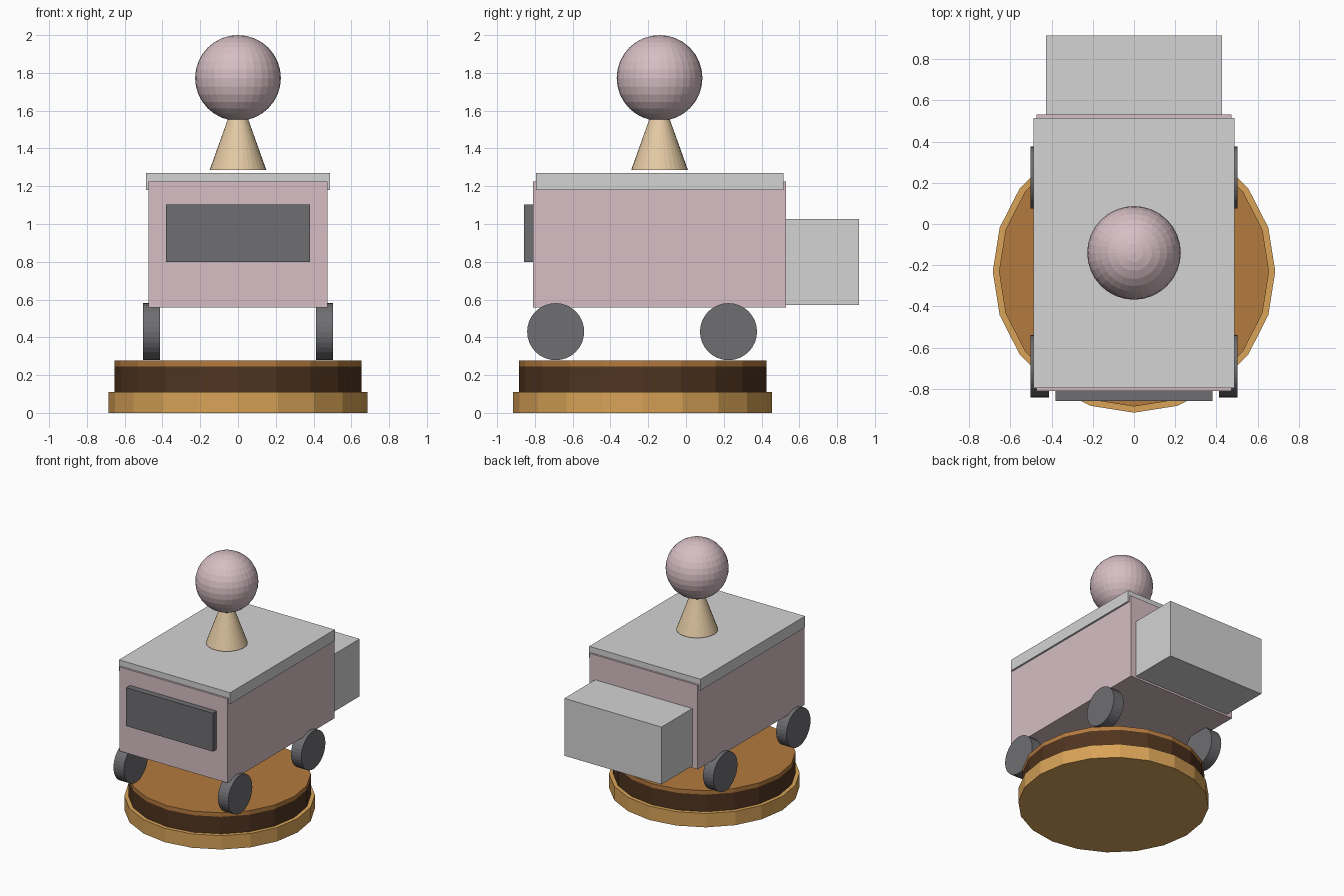
import bpy, bmesh, math
from mathutils import Matrix

if "Cube" in bpy.data.objects:
    bpy.data.objects.remove(bpy.data.objects["Cube"])


def mat(name, hex_code):
    """Flat material from an sRGB hex colour."""
    srgb = [int(hex_code[i:i + 2], 16) / 255 for i in (0, 2, 4)]
    lin = [c / 12.92 if c <= 0.04045 else ((c + 0.055) / 1.055) ** 2.4 for c in srgb]
    m = bpy.data.materials.new(name)
    m.diffuse_color = (*lin, 1)
    m.use_nodes = True
    m.node_tree.nodes["Principled BSDF"].inputs["Base Color"].default_value = m.diffuse_color
    return m


PINK = mat("dusty pink", "D6BEC4")
GREY = mat("light grey", "D3D3D3")
DARK = mat("dark grey", "6E6E72")
TAN = mat("tan wood", "D8A357")
BROWN = mat("mid brown", "B47A3E")
COCOA = mat("dark brown", "50341F")
CREAM = mat("cream", "E4CAA4")


def finish(name, bm, material):
    mesh = bpy.data.meshes.new(name)
    bm.to_mesh(mesh)
    bm.free()
    mesh.materials.append(material)
    ob = bpy.data.objects.new(name, mesh)
    bpy.context.collection.objects.link(ob)
    return ob


def box(name, material, x, y, z):
    """Box from (min, max) ranges on each axis."""
    bm = bmesh.new()
    size = [b - a for a, b in (x, y, z)]
    mid = [(a + b) / 2 for a, b in (x, y, z)]
    bmesh.ops.create_cube(bm, size=1, matrix=Matrix.Translation(mid) @ Matrix.Diagonal((*size, 1)))
    return finish(name, bm, material)


def cone(name, material, centre, r1, r2, depth, sides, axis_x=False):
    """Capped cone or cylinder along z, or along x."""
    bm = bmesh.new()
    m = Matrix.Translation(centre)
    if axis_x:
        m = m @ Matrix.Rotation(math.pi / 2, 4, 'Y')
    bmesh.ops.create_cone(bm, cap_ends=True, segments=sides, radius1=r1, radius2=r2,
                          depth=depth, matrix=m)
    return finish(name, bm, material)


# round stand: plinth, dark band and top board
for name, material, r, z0, z1 in (("stand_plinth", TAN, 0.685, 0, 0.11),
                                  ("stand_band", COCOA, 0.655, 0.11, 0.245),
                                  ("stand_top", BROWN, 0.655, 0.245, 0.277)):
    cone(name, material, (0, -0.23, (z0 + z1) / 2), r, r, z1 - z0, 20)

# cart body, roof, front panel and rear box
box("body", PINK, (-0.474, 0.474), (-0.81, 0.53), (0.557, 1.224))
box("roof", GREY, (-0.488, 0.488), (-0.795, 0.515), (1.18, 1.27))
box("front_panel", DARK, (-0.38, 0.38), (-0.858, -0.81), (0.798, 1.102))
box("rear_box", GREY, (-0.426, 0.426), (0.53, 0.915), (0.572, 1.027))

# wheels
for side, x in (("left", -0.458), ("right", 0.458)):
    for end, y in (("front", -0.69), ("rear", 0.225)):
        cone(f"wheel_{end}_{side}", DARK, (x, y, 0.43), 0.151, 0.151, 0.09, 32, axis_x=True)

# figure: tapered body and round head
cone("figure_body", CREAM, (0, -0.14, 1.423), 0.15, 0.052, 0.274, 32)
bm = bmesh.new()
bmesh.ops.create_uvsphere(bm, u_segments=32, v_segments=16, radius=0.227,
                          matrix=Matrix.Translation((0, -0.14, 1.773)))
finish("figure_head", bm, PINK)
